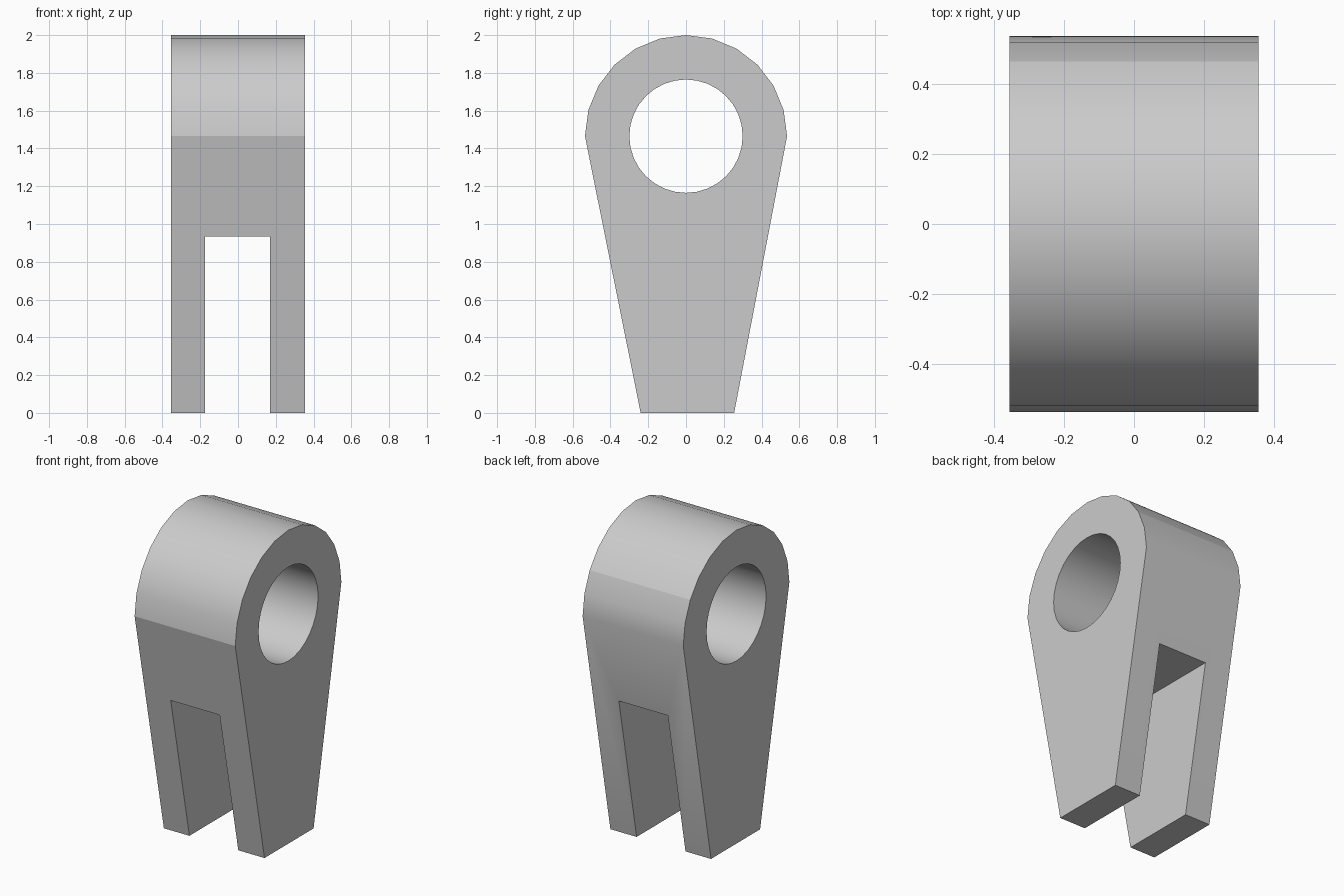
import bpy
import bmesh
from math import sin, cos, pi, radians

if "Cube" in bpy.data.objects:
    bpy.data.objects.remove(bpy.data.objects["Cube"], do_unlink=True)

HALF_W = 0.355      # half thickness along x
EYE_Z = 1.465       # height of the eye centre
EYE_R = 0.535       # outer radius of the rounded head
HOLE_R = 0.30
STEPS = 12          # flats around the half-round head

grey = bpy.data.materials.new("plain grey")
grey.use_nodes = True
colour = (0.6, 0.6, 0.6, 1)
grey.diffuse_color = colour
grey.node_tree.nodes["Principled BSDF"].inputs["Base Color"].default_value = colour


def prism(name, outline, x0, x1):
    """Extrude a (y, z) outline along x."""
    bm = bmesh.new()
    face = bm.faces.new([bm.verts.new((x0, y, z)) for y, z in outline])
    moved = bmesh.ops.extrude_face_region(bm, geom=[face])["geom"]
    bmesh.ops.translate(bm, vec=(x1 - x0, 0, 0),
                        verts=[g for g in moved if isinstance(g, bmesh.types.BMVert)])
    bmesh.ops.recalc_face_normals(bm, faces=bm.faces)
    mesh = bpy.data.meshes.new(name)
    bm.to_mesh(mesh)
    bm.free()
    mesh.materials.append(grey)
    obj = bpy.data.objects.new(name, mesh)
    bpy.context.collection.objects.link(obj)
    return obj


def arc(radius, sweep, count):
    return [(radius * cos(sweep * i / count), EYE_Z + radius * sin(sweep * i / count))
            for i in range(count)]


# Tapered body with a rounded head
head = arc(EYE_R, pi, STEPS) + [(-EYE_R, EYE_Z)]
body = prism("clevis_body", head + [(-0.24, 0), (0.255, 0)], -HALF_W, HALF_W)

# Cutters for the pin hole and the slot between the legs
hole = prism("pin_hole_cutter", arc(HOLE_R, 2 * pi, 32), -1, 1)
slot = prism("slot_cutter", [(-1, -1), (1, -1), (1, 0.935), (-1, 0.935)], -0.175, 0.17)

bpy.context.view_layer.objects.active = body
body.select_set(True)
for cutter in (hole, slot):
    cutter.hide_render = True
    mod = body.modifiers.new(cutter.name, "BOOLEAN")
    mod.operation = "DIFFERENCE"
    mod.solver = "EXACT"
    mod.object = cutter
    bpy.ops.object.modifier_apply(modifier=mod.name)
    bpy.data.objects.remove(cutter, do_unlink=True)

# Smooth the head and the bore, keeping creases where the head meets the flanks
bpy.ops.object.shade_smooth_by_angle(angle=radians(30))
creases = [head[0 + 2], head[-1]]
for edge in body.data.edges:
    ends = [body.data.vertices[i].co for i in edge.vertices]
    for y, z in creases:
        if all(abs(p.y - y) + abs(p.z - z) < 0.001 for p in ends):
            edge.use_edge_sharp = True
